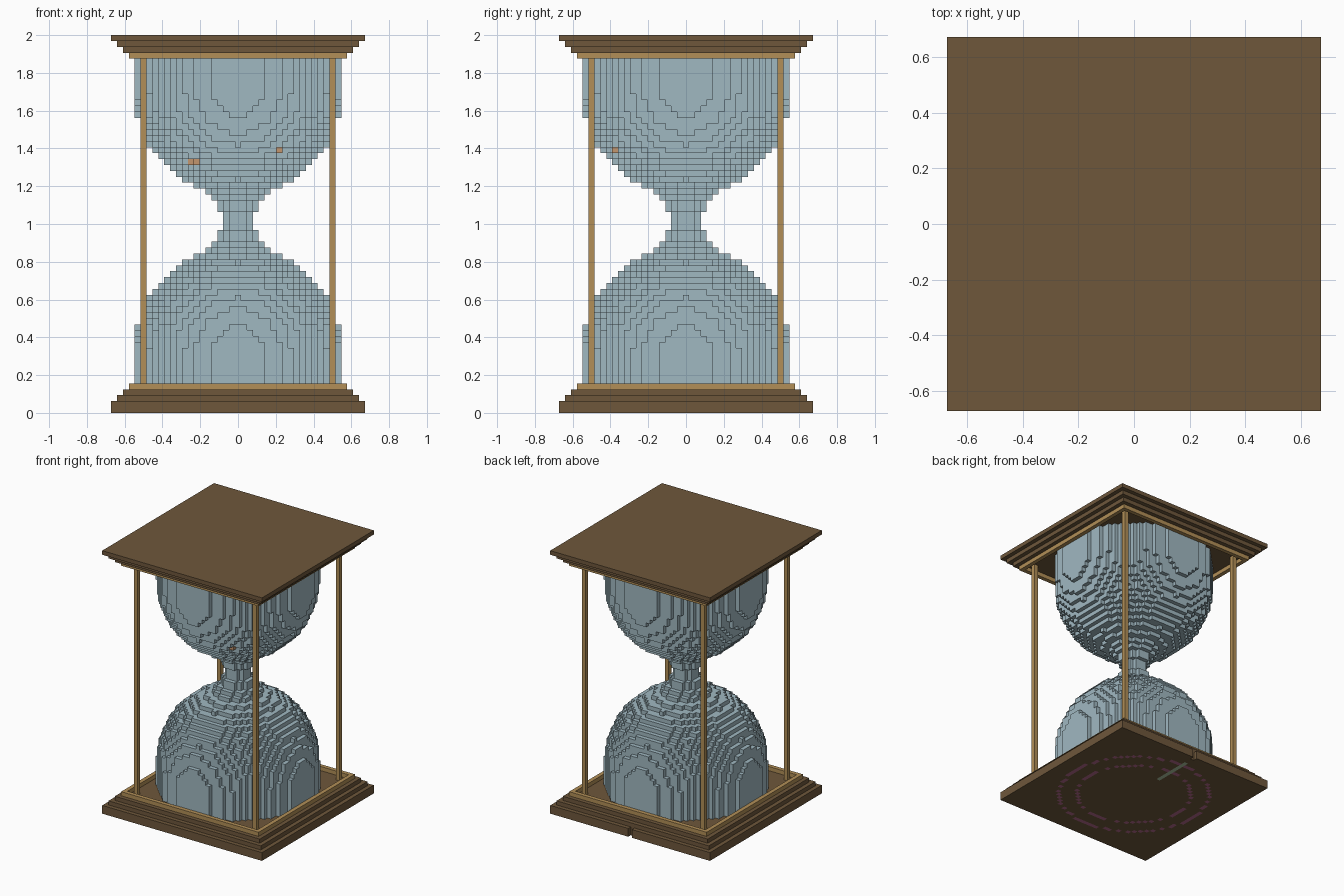
import bpy, bmesh
from mathutils import Vector
from math import hypot, sqrt

V = 1 / 32          # edge length of one block
MID = 32            # middle layer of the 64 layers

cube = bpy.data.objects.get("Cube")
if cube:
    bpy.data.objects.remove(cube)


def material(name, rgb):
    m = bpy.data.materials.new(name)
    lin = [((c / 255 + 0.055) / 1.055) ** 2.4 for c in rgb] + [1]
    m.use_nodes = True
    m.diffuse_color = lin
    m.node_tree.nodes["Principled BSDF"].inputs["Base Color"].default_value = lin
    return m


wood = material("dark wood", (110, 87, 59))
gold = material("golden wood", (178, 143, 87))
glass = material("blue glass", (160, 184, 193))
sand = material("orange sand", (196, 150, 110))
pink = material("pink ring", (180, 105, 138))
green = material("green wire", (175, 195, 160))


def finish(name, bm, mats):
    mesh = bpy.data.meshes.new(name)
    bm.to_mesh(mesh)
    bm.free()
    for m in mats:
        mesh.materials.append(m)
    ob = bpy.data.objects.new(name, mesh)
    bpy.context.collection.objects.link(ob)
    return ob


def box(name, lo, hi, mat):
    """Box from block coordinates lo to hi."""
    bm = bmesh.new()
    lo, hi = Vector(lo), Vector(hi)
    bmesh.ops.create_cube(bm, size=1)
    for v in bm.verts:
        v.co = ((lo + hi) / 2 + v.co * (hi - lo)) * V
    return finish(name, bm, [mat])


def blocks(name, cells, mats, paint):
    """Outer skin of a set of unit blocks; paint(cell) gives the material index."""
    bm = bmesh.new()
    corners = {}

    def vert(p):
        key = tuple(round(c * 2) for c in p)
        if key not in corners:
            corners[key] = bm.verts.new(Vector(p) * V)
        return corners[key]

    for cell in sorted(cells):
        centre = Vector(cell) + Vector((0, 0, 0.5))
        for axis in range(3):
            for sign in (-1, 1):
                near = list(cell)
                near[axis] += sign
                if tuple(near) in cells:
                    continue
                n, u = Vector(), Vector()
                n[axis] = sign / 2
                u[(axis + 1) % 3] = 0.5
                w = n.cross(u) * 2
                quad = [centre + n + a * u + b * w
                        for a, b in ((-1, -1), (1, -1), (1, 1), (-1, 1))]
                bm.faces.new([vert(p) for p in quad]).material_index = paint(cell)
    return finish(name, bm, mats)


# Foot slab with a socket notch at the back and inlaid rings underneath
span = range(-21, 22)
foot = {(x, y, z) for x in span for y in span for z in (0, 1)}
foot -= {(0, 21, 0), (0, 21, 1)}


def foot_paint(cell):
    x, y, z = cell
    if z == 0:
        if x == 0 and 9 <= y <= 18:
            return 2
        if any(abs(hypot(x, y) - r) < 0.3 for r in (13, 17)):
            return 1
    return 0


blocks("foot_slab", foot, [wood, pink, green], foot_paint)

# Stepped slabs of the base and the lid
for name, half, z in (("base_step_lower", 20.5, 2), ("base_step_upper", 19.5, 3),
                      ("lid_step_lower", 19.5, 61), ("lid_step_upper", 20.5, 62),
                      ("lid_slab", 21.5, 63)):
    box(name, (-half, -half, z), (half, half, z + 1), wood)

# Golden frames that hold the glass
for name, z in (("base_frame", 4), ("lid_frame", 60)):
    ring = {(x, y, z) for x in range(-18, 19) for y in range(-18, 19)
            if max(abs(x), abs(y)) == 18}
    blocks(name, ring, [gold], lambda c: 0)

# Corner posts
for x in (-16, 16):
    for y in (-16, 16):
        name = ("front" if y < 0 else "back") + ("_left" if x > 0 else "_right") + "_post"
        box(name, (x - .5, y - .5, 4), (x + .5, y + .5, 61), gold)


# Glass: two domed cylinders joined by a flared neck
def glass_radius(z):
    d = abs(z - MID)
    dome = max(0, 22 - d)
    bulb = sqrt(max(0, 17.5 ** 2 - dome ** 2))
    neck = 2.3 if d < 2 else 3.3 if d < 4 else 4.3 if d < 5 else 5.3 if d < 6 else 0
    return max(bulb, neck)


bulbs = {(x, y, z) for z in range(4, 61) for x in range(-17, 18) for y in range(-17, 18)
         if hypot(x, y) <= glass_radius(z)}
grains = {(7, -12, 44), (-8, -9, 42), (-7, -10, 42)}
blocks("glass_bulbs", bulbs, [glass, sand], lambda c: int(c in grains))
